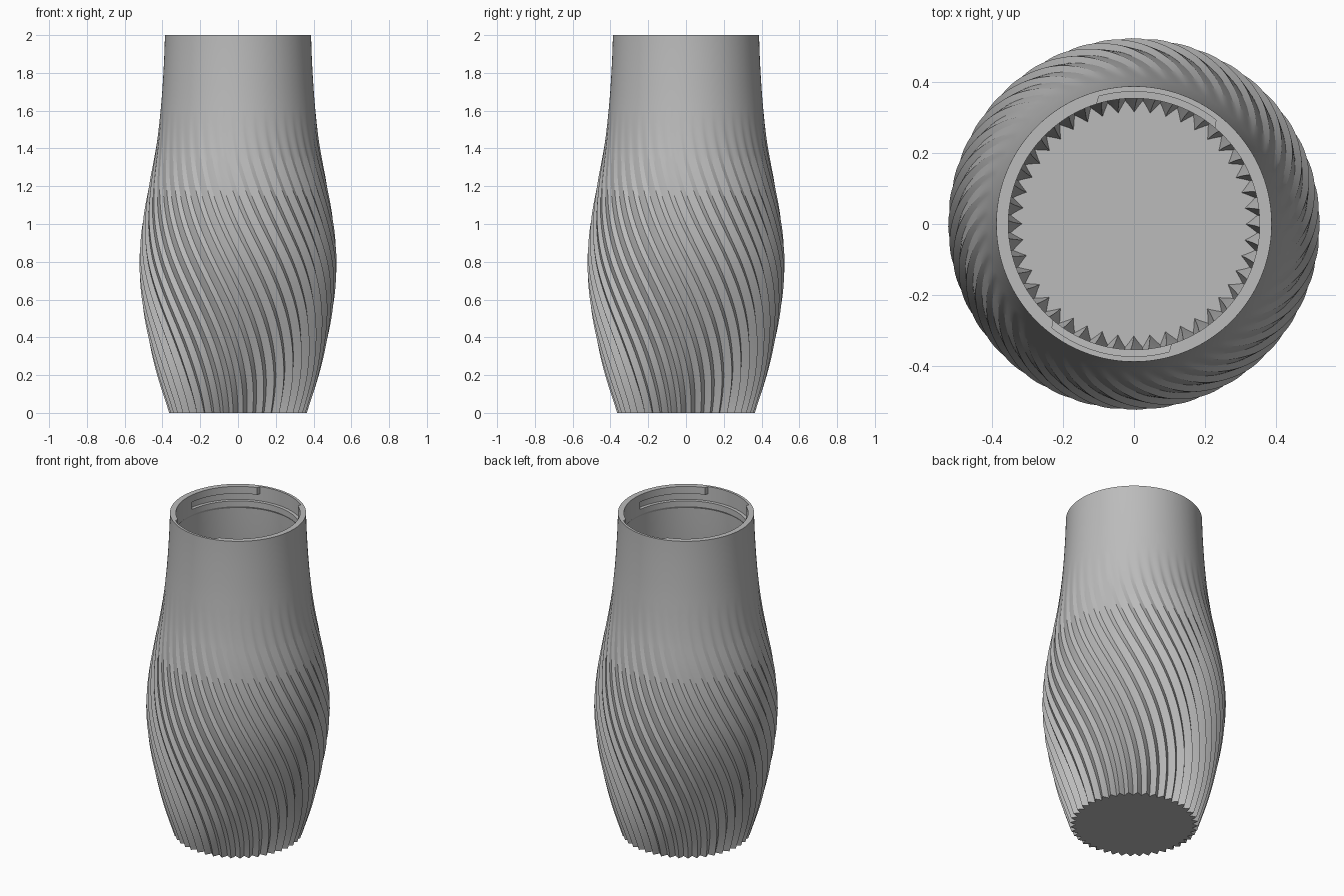
import bpy
import bmesh
import math

if "Cube" in bpy.data.objects:
    bpy.data.objects.remove(bpy.data.objects["Cube"], do_unlink=True)

RIBS = 44          # ribs around the body
PER_RIB = 6        # columns per rib
COLS = RIBS * PER_RIB
FADE = 1.6         # height where the ribs and their twist end
FLOOR = 0.04
STEP = 0.2         # height between profile radii
PROFILE = [0.365, 0.428, 0.475, 0.509, 0.522, 0.506,
           0.472, 0.435, 0.41, 0.395, 0.387]


def body_radius(z):
    """Smooth curve through the profile radii."""
    last = len(PROFILE) - 1
    i = min(int(z / STEP), last - 1)
    t = z / STEP - i
    b, c = PROFILE[i], PROFILE[i + 1]
    a = PROFILE[i - 1] if i > 0 else 2 * b - c
    d = PROFILE[i + 2] if i + 2 <= last else c
    return 0.5 * (2 * b + (c - a) * t + (2 * a - 5 * b + 4 * c - d) * t ** 2
                  + (3 * b - a - 3 * c + d) * t ** 3)


def twist(z):
    t = min(z / FADE, 1)
    return -math.radians(60) * t * t * (3 - 2 * t)


def groove(z, col):
    """Depth below the rib crest; the ribs lean more as they rise."""
    t = min(z / FADE, 1)
    u = (col % PER_RIB) / PER_RIB
    crest = 0.5
    height = u / crest if u <= crest else (1 - u) / (1 - crest)
    return 0.034 * (1 - t) * (1 - height)


def column_angle(z, col):
    # crests sit midway at the foot and shift sideways further up
    t = min(z / FADE, 1)
    u = (col % PER_RIB) / PER_RIB
    lean = 0.16 * min(1, 2 * t) * (1 - abs(2 * u - 1))
    return 2 * math.pi * (col + lean * PER_RIB) / COLS + twist(z)


def outer(z, col):
    return body_radius(z) - groove(z, col)


def inner(z, col):
    return body_radius(z) - 0.03 - groove(z, col)


def neck(level):
    """Inner neck radius, with two entry slots and locking channels."""
    def radius(z, col):
        angle = math.degrees(column_angle(z, col)) % 180
        entry = 50 < angle < 106
        channel = 106 <= angle < 172
        if level == "rim":
            return 0.372 if entry else 0.353
        if level == "channel":
            return 0.372 if entry or channel else 0.353
        return 0.353
    return radius


bm = bmesh.new()


def ring(z, radius):
    verts = []
    for col in range(COLS):
        a, r = column_angle(z, col), radius(z, col)
        verts.append(bm.verts.new((r * math.cos(a), r * math.sin(a), z)))
    return verts


# Outer wall from the foot up to the rim
rings = [ring(2 * i / 64, outer) for i in range(65)]

# Inner neck: rim slots, locking channel, lip
for z, level in [(2.0, "rim"), (1.955, "rim"), (1.954, "channel"),
                 (1.91, "channel"), (1.909, "lip"), (1.875, "lip")]:
    rings.append(ring(z, neck(level)))

# Inner wall down to the floor
top = 1.86
rings += [ring(top + (FLOOR - top) * i / 50, inner) for i in range(51)]

for low, high in zip(rings, rings[1:]):
    for i in range(COLS):
        j = (i + 1) % COLS
        bm.faces.new((low[i], low[j], high[j], high[i]))

# Underside and inside floor
for edge, z in ((rings[0], 0), (rings[-1], FLOOR)):
    hub = bm.verts.new((0, 0, z))
    for i in range(COLS):
        bm.faces.new((edge[i], edge[(i + 1) % COLS], hub))
bmesh.ops.recalc_face_normals(bm, faces=bm.faces)

mesh = bpy.data.meshes.new("ribbed_vase")
bm.to_mesh(mesh)
bm.free()
vase = bpy.data.objects.new("ribbed_vase", mesh)
bpy.context.collection.objects.link(vase)

# Plain grey finish
grey = bpy.data.materials.new("light_grey")
grey.use_nodes = True
colour = (0.5, 0.5, 0.5, 1)
grey.diffuse_color = colour
grey.node_tree.nodes["Principled BSDF"].inputs["Base Color"].default_value = colour
mesh.materials.append(grey)

bpy.ops.object.select_all(action="DESELECT")
vase.select_set(True)
bpy.context.view_layer.objects.active = vase
bpy.ops.object.shade_smooth_by_angle(angle=math.radians(20))
